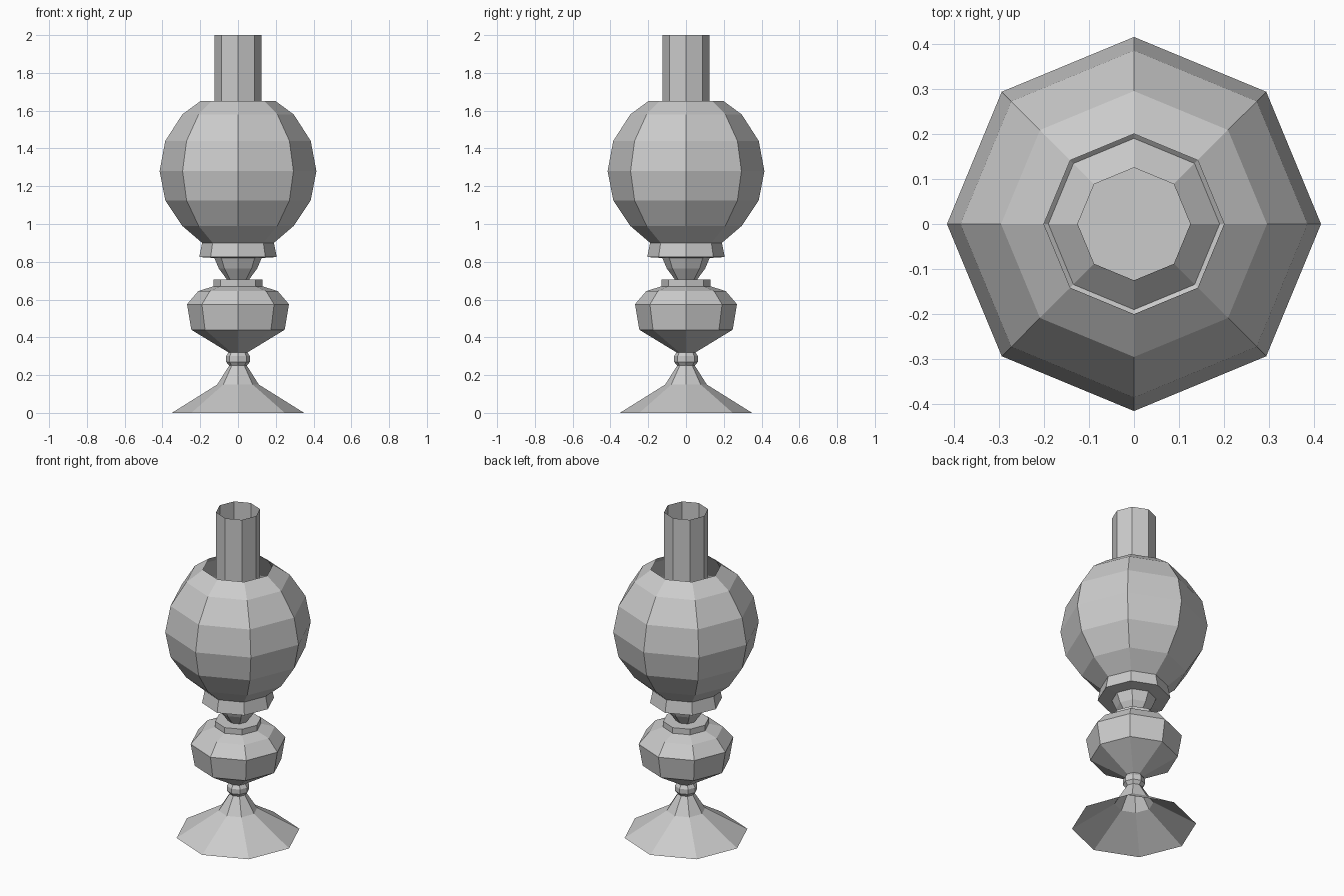
import bpy
from math import cos, sin, pi

if "Cube" in bpy.data.objects:
    bpy.data.objects.remove(bpy.data.objects["Cube"])

SIDES = 8


def lathe(name, profile, cap_bottom=False, cap_top=False):
    """Revolve (radius, height) points into a flat-faced eight-sided part."""
    verts = [(r * cos(2 * pi * i / SIDES), r * sin(2 * pi * i / SIDES), z)
             for r, z in profile for i in range(SIDES)]
    faces = []
    for j in range(len(profile) - 1):
        a, b = j * SIDES, (j + 1) * SIDES
        for i in range(SIDES):
            k = (i + 1) % SIDES
            faces.append((a + i, a + k, b + k, b + i))
    if cap_bottom:
        faces.append(tuple(reversed(range(SIDES))))
    if cap_top:
        faces.append(tuple(range(len(verts) - SIDES, len(verts))))
    mesh = bpy.data.meshes.new(name)
    mesh.from_pydata(verts, [], faces)
    obj = bpy.data.objects.new(name, mesh)
    bpy.context.collection.objects.link(obj)
    return obj


# Flared foot, open underneath
lathe("foot", [(0.35, 0), (0.11, 0.15), (0.047, 0.25)])

# Small knob on the stem
lathe("stem_knob", [(0.047, 0.25), (0.063, 0.27), (0.063, 0.30), (0.05, 0.32)])

# Oil reservoir
lathe("reservoir", [(0.05, 0.32), (0.247, 0.44), (0.27, 0.575),
                    (0.21, 0.645), (0.13, 0.67)])

# Collar with a flat top running in to the burner
lathe("collar", [(0.13, 0.67), (0.13, 0.705), (0.058, 0.705)])

# Burner cup
lathe("burner", [(0.058, 0.705), (0.102, 0.765), (0.125, 0.82)], cap_top=True)

# Gallery ring that carries the shade
lathe("gallery", [(0.125, 0.82), (0.205, 0.825), (0.19, 0.90), (0.125, 0.96)])

# Globe shade, open at top and bottom
lathe("globe_shade", [(0.19, 0.90), (0.295, 0.99), (0.385, 1.125), (0.415, 1.28),
                      (0.385, 1.44), (0.295, 1.58), (0.20, 1.65)])

# Chimney tube, open at the top
lathe("chimney", [(0.125, 0.82), (0.125, 2.0)])
